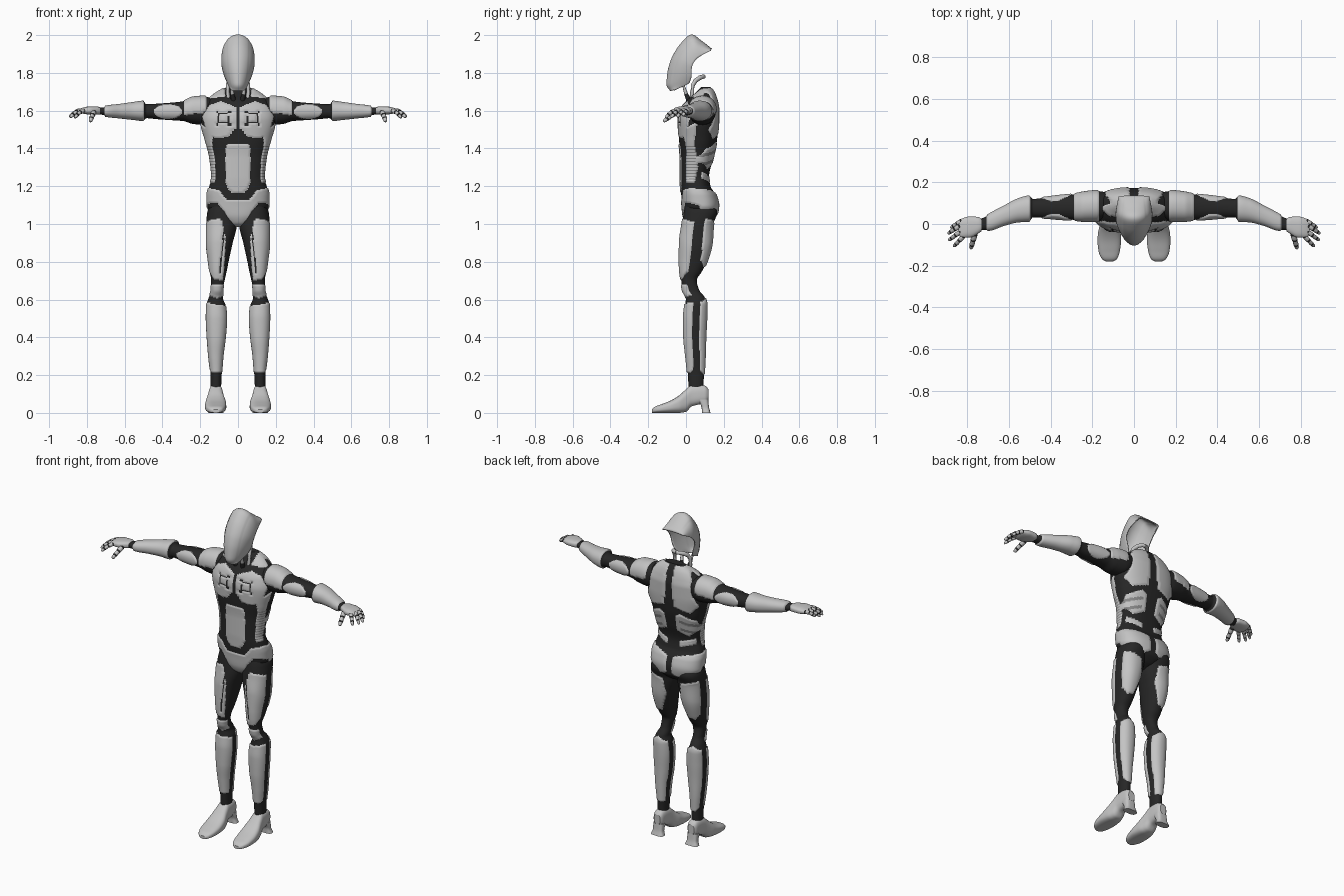
import bpy, bmesh, math
from mathutils import Vector


def material(name, v):
    m = bpy.data.materials.new(name)
    m.diffuse_color = (v, v, v, 1)
    return m


MATS = [material("light_grey", 0.55), material("black_suit", 0.02), material("mid_grey", 0.25)]
LIGHT, DARK, MID = 0, 1, 2


def finish(name, bm, mirror=False):
    bmesh.ops.recalc_face_normals(bm, faces=bm.faces)
    me = bpy.data.meshes.new(name)
    bm.to_mesh(me)
    bm.free()
    for m in MATS:
        me.materials.append(m)
    ob = bpy.data.objects.new(name, me)
    bpy.context.collection.objects.link(ob)
    if mirror:
        ob.modifiers.new("mirror", 'MIRROR').use_mirror_merge = False
    return ob


def sample(rings, t):
    """Smooth interpolation of rings without overshoot."""
    n = len(rings)
    i = max(k for k in range(n - 1) if rings[k][0] <= t + 1e-9)
    h = rings[i + 1][0] - rings[i][0]
    u = min(1, max(0, (t - rings[i][0]) / h))

    def slope(k, c):
        return (rings[k + 1][c] - rings[k][c]) / (rings[k + 1][0] - rings[k][0])

    def tangent(k, c):
        if k in (0, n - 1):
            return slope(min(k, n - 2), c)
        a, b = slope(k - 1, c), slope(k, c)
        return 0 if a * b <= 0 else 2 * a * b / (a + b)
    out = []
    for c in range(1, len(rings[0])):
        p, q, a, b = rings[i][c], rings[i + 1][c], tangent(i, c) * h, tangent(i + 1, c) * h
        out.append(p + a * u + (3 * (q - p) - 2 * a - b) * u * u + (2 * (p - q) + a + b) * u ** 3)
    return out


def loft(name, axis, rings, segs, rows, power=0.9, rule=None, mirror=True, lift=0.005):
    """Rounded sections (t, a0, a1, b0, b1) stacked along an axis, coloured by a rule."""
    bm = bmesh.new()
    ia, ib = [k for k in range(3) if k != axis]
    grid = []
    for r in range(rows + 1):
        t = rings[0][0] + (rings[-1][0] - rings[0][0]) * r / rows
        a0, a1, b0, b1 = sample(rings, t)
        row = []
        for s in range(segs):
            ang = 2 * math.pi * (s + 0.5) / segs
            ca, sa = math.cos(ang), math.sin(ang)
            co = [0, 0, 0]
            co[axis] = t
            co[ia] = (a0 + a1) / 2 + (a1 - a0) / 2 * math.copysign(abs(ca) ** power, ca)
            co[ib] = (b0 + b1) / 2 + (b1 - b0) / 2 * math.copysign(abs(sa) ** power, sa)
            row.append(bm.verts.new(co))
        grid.append(row)
    for p, q in zip(grid, grid[1:]):
        for s in range(segs):
            bm.faces.new((p[s], p[s - 1], q[s - 1], q[s])).smooth = True
    bm.faces.new(grid[0])
    bm.faces.new(grid[-1])
    bmesh.ops.recalc_face_normals(bm, faces=bm.faces)
    bm.normal_update()
    if rule:
        for f in bm.faces:
            f.material_index = rule(f.calc_center_median(), f.normal)
        # armour stands slightly proud of the suit
        up = [(v, v.normal.copy()) for v in bm.verts if all(f.material_index != DARK for f in v.link_faces)]
        for v, nrm in up:
            v.co += nrm * lift
    return finish(name, bm, mirror)


def inside(poly, x, y):
    hit = False
    for (x0, y0), (x1, y1) in zip(poly, poly[1:] + poly[:1]):
        if (y0 > y) != (y1 > y) and x < (x1 - x0) * (y - y0) / (y1 - y0) + x0:
            hit = not hit
    return hit


# Armour outlines: front and back in (|x|, z), side in (y, z)
FRONT = [
    [(.012, 1.62), (.09, 1.65), (.15, 1.63), (.19, 1.57), (.165, 1.48), (.12, 1.455), (.05, 1.46), (.012, 1.51)],
    [(-.01, 1.425), (.055, 1.425), (.066, 1.40), (.066, 1.22), (.05, 1.18), (.03, 1.165), (-.01, 1.165)],
    [(-.01, 1.13), (.06, 1.13), (.1, 1.18), (.2, 1.2), (.2, 1.13), (.11, 1.11), (.07, 1.06), (.03, .98), (-.01, .98)],
    [(.07, 1.675), (.14, 1.665), (.3, 1.64), (.26, 1.72), (.07, 1.72)]]
BACK = [
    [(.02, 1.72), (.1, 1.72), (.135, 1.66), (.15, 1.56), (.175, 1.5), (.13, 1.45), (.03, 1.48)],
    [(.035, 1.42), (.07, 1.44), (.15, 1.40), (.15, 1.33), (.1, 1.29), (.035, 1.32)],
    [(.04, 1.25), (.13, 1.275), (.13, 1.24), (.04, 1.215)],
    [(.015, 1.16), (.1, 1.18), (.2, 1.19), (.2, 1.1), (.11, 1.05), (.05, 1.04), (.015, 1.06)]]
SIDE = [
    [(-.02, 1.5), (.06, 1.54), (.045, 1.43), (.065, 1.3), (.045, 1.22), (.0, 1.22), (.0, 1.4)],
    [(-.05, 1.19), (.2, 1.18), (.2, 1.06), (.1, 1.09), (-.05, 1.13)]]
LEG_FRONT = [
    [(.185, 1.0), (.15, 1.02), (.09, 1.03), (.065, .93), (.07, .8), (.08, .7), (.13, .71), (.185, .82)],
    [(.075, .68), (.14, .68), (.15, .62), (.11, .605), (.07, .62)],
    [(.04, .565), (.12, .575), (.19, .59), (.19, .3), (.14, .215), (.08, .215), (.04, .3)]]
LEG_BACK = [
    [(.06, 1.0), (.17, 1.03), (.18, .85), (.13, .77), (.09, .78), (.05, .9)],
    [(.04, .56), (.12, .61), (.19, .57), (.19, .3), (.13, .2), (.09, .2), (.04, .3)]]


def torso_rule(c, n):
    x = abs(c.x)
    if n.y < 0:
        # square chest device
        d = max(abs(x - .077), abs(c.z - 1.56))
        corner = abs(abs(x - .077) - .033) < .006 and abs(abs(c.z - 1.56) - .033) < .006
        if .02 < d < .027 or corner:
            return DARK
        if any(inside(p, x, c.z) for p in FRONT):
            return LIGHT
    elif any(inside(p, x, c.z) for p in BACK):
        slot = 1.29 < c.z < 1.42 and x > .06 and (c.z + x * .3) % .05 < .018
        return MID if slot else LIGHT
    if abs(n.x) > .5 and any(inside(p, c.y, c.z) for p in SIDE):
        return MID if 1.22 < c.z < 1.42 and c.z % .016 < .006 else LIGHT
    return DARK


def leg_rule(c, n):
    if n.y < -.15 and any(inside(p, c.x, c.z) for p in LEG_FRONT):
        # slim dark channel down the thigh
        line = .073 + (.97 - c.z) * .1
        return DARK if .74 < c.z < .97 and abs(c.x - line) < .0035 else LIGHT
    if n.y > .3 and any(inside(p, c.x, c.z) for p in LEG_BACK):
        return LIGHT
    return DARK


def arm_rule(c, n):
    if c.x > .495:
        return DARK if c.x > .705 else LIGHT
    if c.x < .285:
        return LIGHT if c.x > .17 and c.z > 1.575 + (.285 - c.x) * .15 else DARK
    bulge = ((c.x - .37) / .075) ** 2 + ((c.z - 1.595) / .04) ** 2 < 1
    return LIGHT if bulge and abs(n.y) > .3 else DARK


# Torso
loft("torso", 2, [
    (.985, -.03, .03, .03, .08), (1.01, -.07, .07, .0, .13), (1.05, -.13, .13, -.015, .165),
    (1.1, -.163, .163, -.02, .172), (1.15, -.163, .163, -.025, .16), (1.2, -.152, .152, -.028, .13),
    (1.25, -.138, .138, -.03, .122), (1.35, -.148, .148, -.03, .145), (1.45, -.175, .175, -.037, .165),
    (1.55, -.197, .197, -.04, .172), (1.61, -.19, .19, -.025, .172), (1.65, -.165, .165, .0, .165),
    (1.69, -.12, .12, .045, .152), (1.725, -.06, .06, .08, .13)], 132, 140, .82, torso_rule, False)

# Legs
loft("leg", 2, [
    (.1, .09, .145, .015, .09), (.2, .087, .145, .01, .095), (.3, .08, .155, .0, .1), (.4, .067, .163, -.01, .103),
    (.5, .06, .168, -.012, .108), (.57, .066, .167, -.005, .11), (.61, .08, .155, .0, .1),
    (.65, .08, .142, -.018, .07), (.7, .071, .142, -.025, .057), (.75, .06, .15, -.032, .085),
    (.8, .05, .157, -.034, .11), (.9, .028, .168, -.033, .137), (1.0, .006, .168, -.02, .145),
    (1.06, .01, .163, -.012, .165), (1.12, .03, .14, .0, .14)], 76, 190, .9, leg_rule)

# Arms
loft("arm", 0, [
    (.12, .03, .15, 1.55, 1.66), (.18, .015, .158, 1.525, 1.675), (.24, .015, .152, 1.53, 1.67),
    (.29, .02, .142, 1.545, 1.65), (.36, .024, .135, 1.55, 1.642), (.43, .03, .126, 1.555, 1.637),
    (.485, .032, .12, 1.56, 1.634), (.5, .015, .132, 1.55, 1.648), (.55, .013, .12, 1.555, 1.642),
    (.62, -.003, .085, 1.563, 1.632), (.7, -.028, .042, 1.572, 1.622), (.71, -.028, .035, 1.577, 1.618),
    (.74, -.03, .024, 1.58, 1.617)], 60, 130, .9, arm_rule)

# Hands
loft("palm", 0, [
    (.73, -.034, .024, 1.582, 1.618), (.745, -.045, .034, 1.58, 1.622), (.79, -.066, .036, 1.58, 1.622),
    (.825, -.066, .026, 1.585, 1.615), (.842, -.05, .015, 1.593, 1.608)], 28, 14, .75)


def tube(name, pts, radii, bands=(), segs=12):
    """Tapered jointed tube with dark bands at the given point numbers."""
    bm = bmesh.new()
    pts = [Vector(p) for p in pts]
    rows = []
    for k, p in enumerate(pts):
        d = (pts[min(k + 1, len(pts) - 1)] - pts[max(k - 1, 0)]).normalized()
        u = d.cross(Vector((.1, .3, 1))).normalized()
        v = d.cross(u)
        rows.append([bm.verts.new(p + (u * math.cos(a) + v * math.sin(a)) * radii[k])
                     for a in (2 * math.pi * s / segs for s in range(segs))])
    for k in range(len(rows) - 1):
        for s in range(segs):
            f = bm.faces.new((rows[k][s], rows[k][s - 1], rows[k + 1][s - 1], rows[k + 1][s]))
            f.smooth = True
            f.material_index = DARK if k in bands else LIGHT
    bm.faces.new(rows[0])
    bm.faces.new(rows[-1])
    return finish(name, bm, True)


def finger(name, base, tip, sag, r):
    a, b = Vector(base), Vector(tip)
    steps = [0, .12, .38, .48, .7, .8, .93, 1]
    pts = [a.lerp(b, t) + Vector((0, 0, sag * 4 * t * (1 - t))) for t in steps]
    tube(name, pts, [r * s for s in (.85, 1, 1, .85, .9, .78, .7, .35)], (0, 2, 4))


for label, base, tip in (("little", (.825, .016, 1.601), (.878, -.018, 1.573)),
                         ("ring", (.832, -.008, 1.603), (.892, -.046, 1.566)),
                         ("middle", (.828, -.034, 1.603), (.888, -.078, 1.564)),
                         ("index", (.815, -.056, 1.601), (.864, -.108, 1.562))):
    finger(label + "_finger", base, tip, .007, .0115)
finger("thumb", (.762, -.045, 1.592), (.782, -.118, 1.542), .004, .014)

# Heeled shoes
loft("shoe", 1, [
    (-.18, .1, .135, .0, .018), (-.17, .083, .152, .0, .03), (-.13, .068, .17, .0, .046), (-.08, .062, .175, .0, .066),
    (-.04, .064, .172, .0, .09), (.0, .074, .162, .006, .125), (.03, .08, .155, .034, .148), (.07, .082, .152, .045, .15),
    (.105, .086, .148, .052, .142), (.118, .095, .138, .07, .125)], 40, 40, .72)
loft("heel", 2, [(0, .076, .16, .085, .13), (.03, .085, .15, .082, .122), (.07, .084, .15, .06, .118)], 32, 8, .6)

# Helmet: arches fanned between the crest line and the open rear edge
crest = [(-.08, 1.705), (-.1, 1.74), (-.095, 1.8), (-.08, 1.86), (-.056, 1.91), (-.02, 1.96), (.03, 2.0), (.08, 1.968), (.135, 1.925)]
edge = [(-.06, 1.71), (.02, 1.752), (.03, 1.79), (.03, 1.82), (.035, 1.842), (.045, 1.86), (.06, 1.877), (.09, 1.897), (.13, 1.917)]
width = [.035, .056, .072, .08, .084, .085, .084, .079, .07]
keys = [(k,) + crest[k] + edge[k] + (width[k],) for k in range(9)]
bm = bmesh.new()
rows = []
for r in range(41):
    oy, oz, iy, iz, w = sample(keys, r / 5)
    row = []
    for s in range(49):
        a = math.radians(-90 + 180 * s / 48)
        k = math.cos(a) ** .9 if abs(s - 24) < 24 else 0
        if abs(s - 24) > 10:        # side panels sit behind the face panel
            k *= .975
        row.append(bm.verts.new((w * math.sin(a), iy + (oy - iy) * k, iz + (oz - iz) * k)))
    rows.append(row)
for p, q in zip(rows, rows[1:]):
    for s in range(48):
        bm.faces.new((p[s], p[s + 1], q[s + 1], q[s])).smooth = True
helmet = finish("helmet", bm)
shell = helmet.modifiers.new("shell", 'SOLIDIFY')
shell.thickness = .007
shell.offset = 0

# Nape band and collar struts
tube("nape_band", [(.05, .03, 1.66), (.054, .032, 1.70), (.054, .036, 1.735), (.048, .052, 1.76),
                   (.034, .074, 1.775), (.016, .09, 1.78), (0, .094, 1.78)], [.01, .01, .011, .012, .012, .011, .011])
tube("collar_strut", [(.024, .015, 1.655), (.03, .0, 1.69), (.036, -.014, 1.735)], [.014, .01, .006], (0,))
